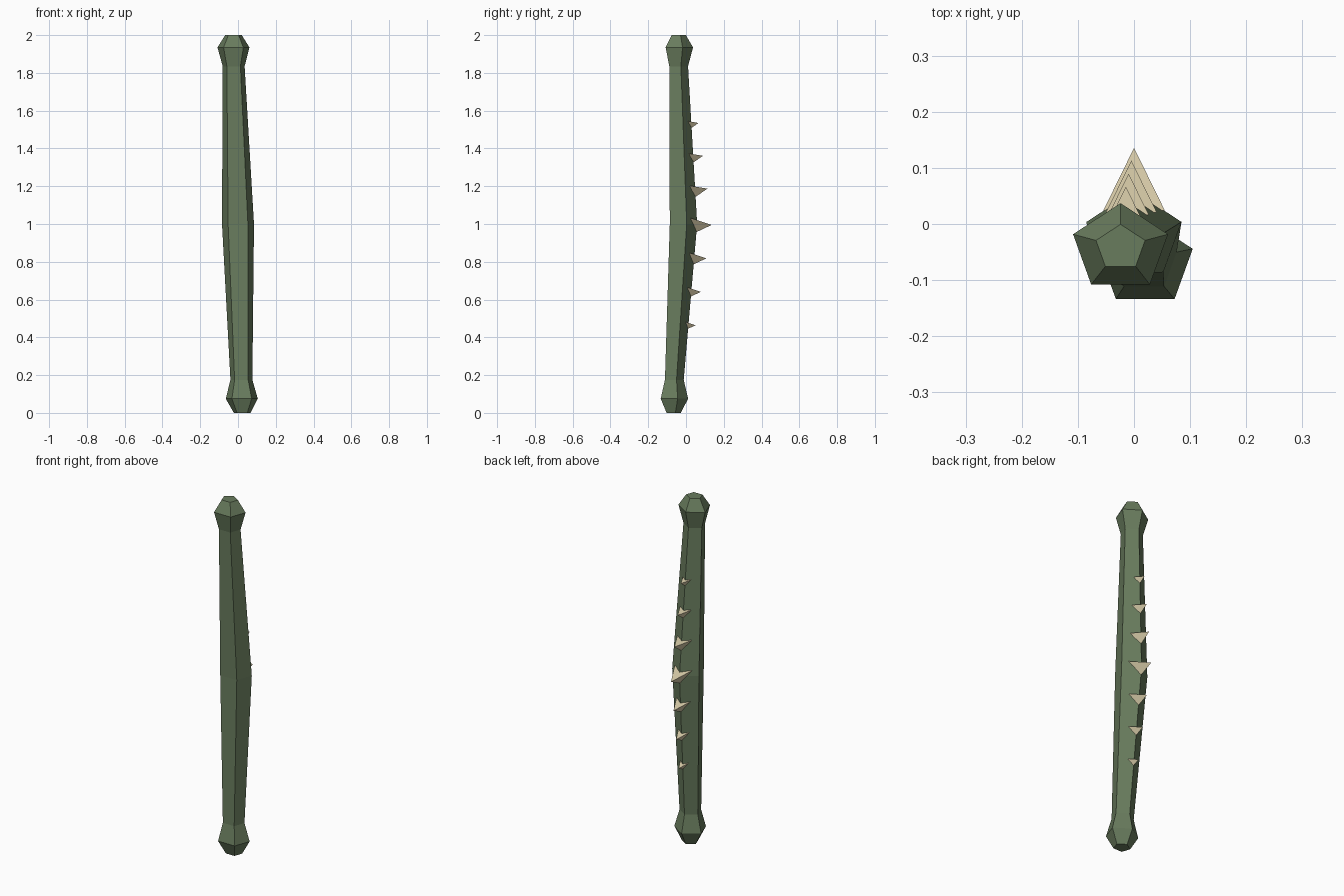
import bpy
import bmesh
from math import cos, sin, pi
from mathutils import Vector

cube = bpy.data.objects.get("Cube")
if cube:
    bpy.data.objects.remove(cube, do_unlink=True)


def make_material(name, colour):
    mat = bpy.data.materials.new(name)
    mat.use_nodes = True
    mat.diffuse_color = colour
    mat.node_tree.nodes["Principled BSDF"].inputs["Base Color"].default_value = colour
    return mat


def add_object(name, bm, mat):
    bmesh.ops.recalc_face_normals(bm, faces=bm.faces)
    mesh = bpy.data.meshes.new(name)
    bm.to_mesh(mesh)
    bm.free()
    mesh.materials.append(mat)
    obj = bpy.data.objects.new(name, mesh)
    bpy.context.collection.objects.link(obj)
    return obj


green = make_material("dull green", (0.14, 0.2, 0.11, 1))
cream = make_material("thorn cream", (0.66, 0.58, 0.38, 1))

# Bent stem sections: centre and pentagon radius
SIDES = 5
DEPTH = 0.9
sections = [
    (Vector((0.022, -0.069, 0.0)), 0.046),
    (Vector((0.02, -0.069, 0.075)), 0.089),
    (Vector((0.018, -0.067, 0.175)), 0.061),
    (Vector((0.0, -0.021, 1.0)), 0.089),
    (Vector((-0.023, -0.044, 1.835)), 0.061),
    (Vector((-0.024, -0.043, 1.935)), 0.089),
    (Vector((-0.024, -0.042, 2.0)), 0.046),
]

# Stem with a knob at each end
bm = bmesh.new()
rings = []
for centre, radius in sections:
    ring = []
    for i in range(SIDES):
        a = pi / 2 + 2 * pi * i / SIDES
        ring.append(bm.verts.new(centre + Vector((cos(a), DEPTH * sin(a), 0)) * radius))
    rings.append(ring)
for low, high in zip(rings, rings[1:]):
    for i in range(SIDES):
        j = (i + 1) % SIDES
        bm.faces.new((low[i], low[j], high[j], high[i]))
bm.faces.new(rings[0])
bm.faces.new(rings[-1])
add_object("stem", bm, green)


def ridge_point(z):
    """Point on the back edge of the stem at height z."""
    for (a, ra), (b, rb) in zip(sections, sections[1:]):
        if a.z <= z <= b.z:
            t = (z - a.z) / (b.z - a.z)
            return a.lerp(b, t) + Vector((0, DEPTH * (ra + (rb - ra) * t), 0))


# Row of three-sided thorns, largest in the middle
for n in range(-3, 4):
    size = 1 - 0.17 * abs(n)
    base = ridge_point(0.995 + 0.177 * n)
    lift = 0.12 if n > 0 else 0
    corners = [(-0.055, -0.035, 0.037), (0.055, -0.035, 0.037),
               (0, -0.004, -0.038), (0, 0.077, lift * 0.15)]
    bm = bmesh.new()
    left, right, bottom, tip = [bm.verts.new(base + Vector(c) * size) for c in corners]
    for face in ((left, right, bottom), (left, right, tip),
                 (right, bottom, tip), (bottom, left, tip)):
        bm.faces.new(face)
    add_object(f"thorn_{n + 4}", bm, cream)
